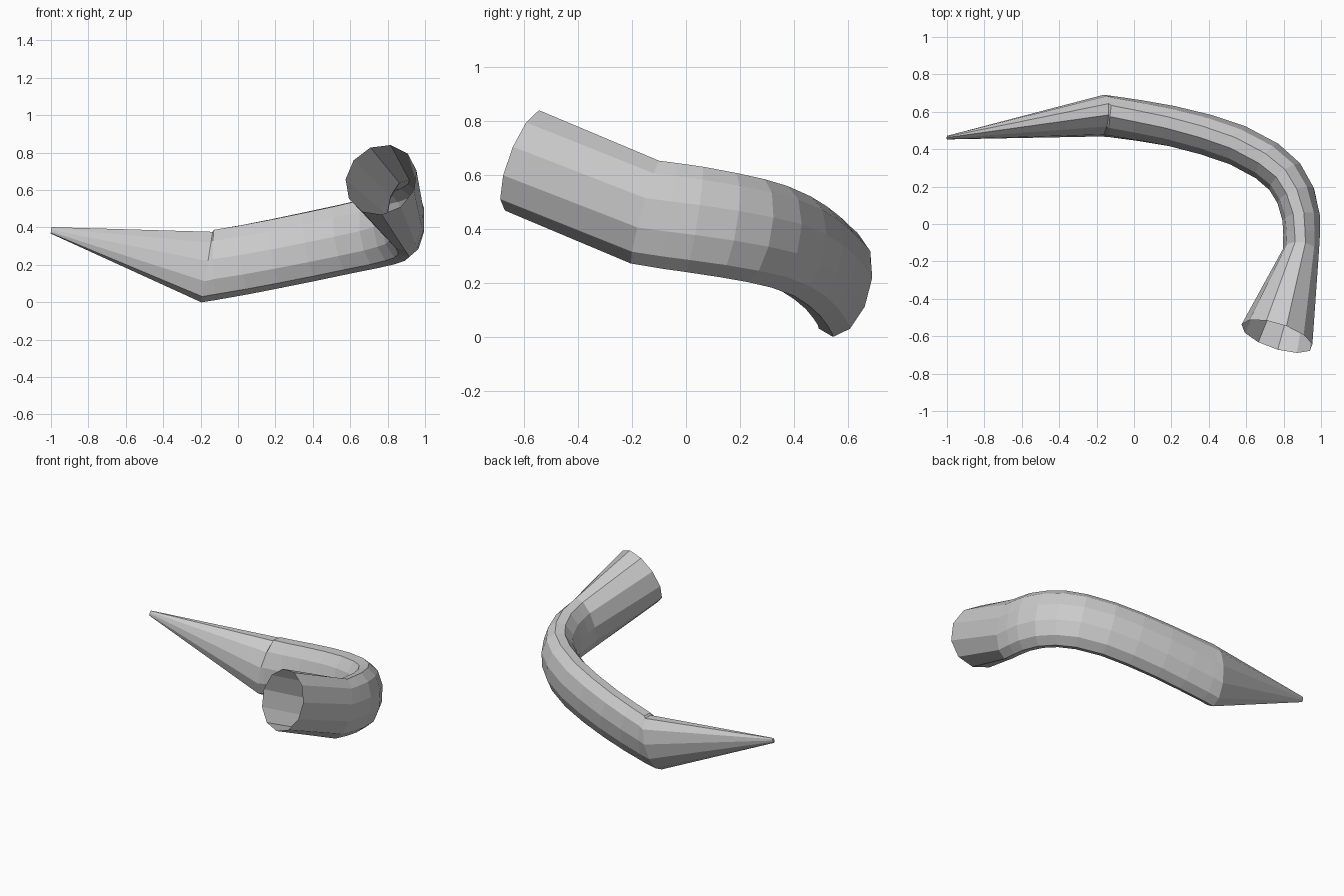
import bpy, bmesh, math
from mathutils import Vector

if "Cube" in bpy.data.objects:
    bpy.data.objects.remove(bpy.data.objects["Cube"])

SIDES = 11
UP = Vector((0, 0, 1))

# Rings from tip to mouth: centre, half width, half height, roll, optional ring direction
RINGS = [
    ((-1.0, 0.462, 0.385), 0.009, 0.018, 14, (1, 0, -0.1)),
    ((-0.165, 0.58, 0.192), 0.105, 0.199, 14, (1, 0, -0.16)),
    ((-0.12, 0.574, 0.204), 0.105, 0.195, 13, (1, -0.13, 0.05)),
    ((0.03, 0.552, 0.23), 0.106, 0.192, 11, None),
    ((0.20, 0.522, 0.263), 0.107, 0.191, 9, None),
    ((0.39, 0.475, 0.302), 0.109, 0.191, 7, None),
    ((0.56, 0.418, 0.338), 0.110, 0.191, 5, None),
    ((0.715, 0.335, 0.372), 0.111, 0.194, 3, None),
    ((0.81, 0.25, 0.395), 0.11, 0.196, 2, None),
    ((0.867, 0.15, 0.415), 0.107, 0.198, 0, None),
    ((0.896, 0.03, 0.436), 0.103, 0.20, 0, None),
    ((0.898, -0.06, 0.449), 0.10, 0.20, 0, None),
    ((0.893, -0.15, 0.463), 0.098, 0.20, 0, None),
    ((0.765, -0.60, 0.655), 0.20, 0.20, 0, (-0.3, -0.92, 0.35)),
]

centres = [Vector(r[0]) for r in RINGS]
bm = bmesh.new()
loops = []
for i, (_, w, h, roll, direction) in enumerate(RINGS):
    if direction:
        t = Vector(direction).normalized()
    else:
        t = ((centres[i] - centres[i - 1]).normalized()
             + (centres[i + 1] - centres[i]).normalized()).normalized()
    outer = UP.cross(t).normalized()
    up = t.cross(outer)
    r = math.radians(roll)
    outer, up = (outer * math.cos(r) - up * math.sin(r),
                 up * math.cos(r) + outer * math.sin(r))
    ring = []
    for k in range(SIDES):
        a = math.radians(9) + k * math.tau / SIDES
        ring.append(bm.verts.new(centres[i] + outer * w * math.sin(a) + up * h * math.cos(a)))
    loops.append(ring)

# Skin the rings; the mouth stays open
for a, b in zip(loops, loops[1:]):
    for k in range(SIDES):
        n = (k + 1) % SIDES
        bm.faces.new((a[k], a[n], b[n], b[k]))
bm.faces.new(loops[0])
bmesh.ops.recalc_face_normals(bm, faces=bm.faces)

mesh = bpy.data.meshes.new("curved_horn")
bm.to_mesh(mesh)
bm.free()
bpy.context.collection.objects.link(bpy.data.objects.new("curved_horn", mesh))
